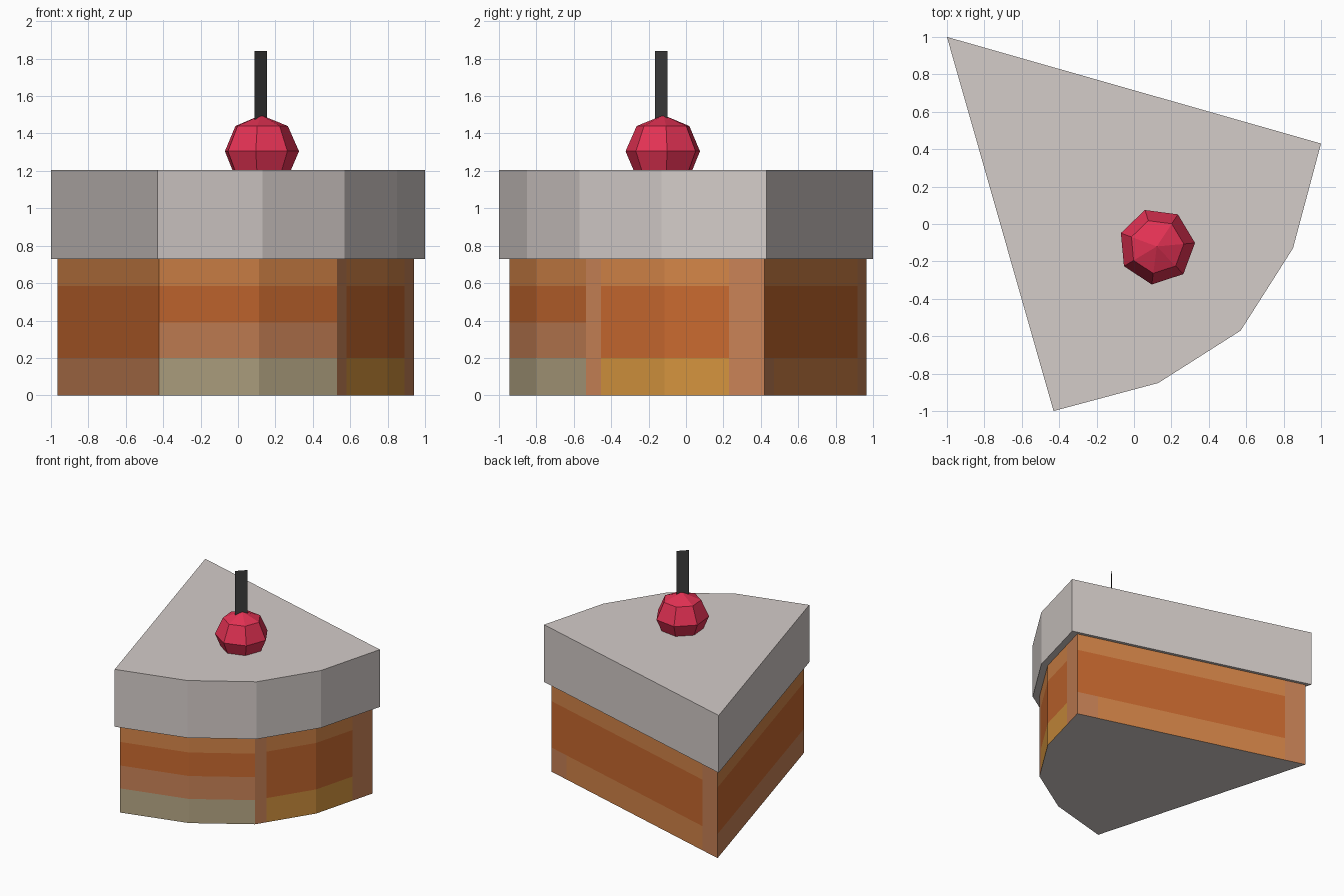
import bpy, bmesh, math
from mathutils import Vector

if "Cube" in bpy.data.objects:
    bpy.data.objects.remove(bpy.data.objects["Cube"])


def material(name, r, g, b):
    def lin(c):
        c /= 255
        return c / 12.92 if c <= 0.04045 else ((c + 0.055) / 1.055) ** 2.4
    m = bpy.data.materials.new(name)
    m.diffuse_color = (lin(r), lin(g), lin(b), 1)
    m.use_nodes = True
    m.node_tree.nodes["Principled BSDF"].inputs["Base Color"].default_value = m.diffuse_color
    return m


ICING = material("icing", 212, 204, 201)
SPONGE = material("light sponge", 212, 133, 72)
FILLING = material("dark filling", 200, 105, 47)
CRUMB = material("dusty crumb", 200, 130, 86)
CUSTARD = material("custard", 211, 147, 62)
KHAKI = material("pale base", 181, 166, 132)
CHERRY = material("cherry red", 228, 50, 84)
STEM = material("stem grey", 62, 62, 62)


def finish(bm, name, mats):
    mesh = bpy.data.meshes.new(name)
    bm.to_mesh(mesh)
    bm.free()
    for m in mats:
        mesh.materials.append(m)
    obj = bpy.data.objects.new(name, mesh)
    bpy.context.collection.objects.link(obj)
    return obj


# Slice outline, counter-clockwise from the pointed tip
OUTLINE = [(-1, 1), (-0.43, -1), (0.13, -0.85), (0.57, -0.57), (0.85, -0.13), (1, 0.43)]
ICING_Z, TOP_Z = 0.73, 1.205

# Icing slab
bm = bmesh.new()
base = bm.faces.new([bm.verts.new((x, y, ICING_Z)) for x, y in reversed(OUTLINE)])
ext = bmesh.ops.extrude_face_region(bm, geom=[base], use_keep_orig=True)
bmesh.ops.translate(bm, vec=(0, 0, TOP_Z - ICING_Z),
                    verts=[v for v in ext["geom"] if isinstance(v, bmesh.types.BMVert)])
bmesh.ops.recalc_face_normals(bm, faces=bm.faces)
finish(bm, "icing", [ICING])

# Cake body: each wall is columns (end fraction, layers of (top height, colour))
MATS = [ICING, SPONGE, FILLING, CRUMB, CUSTARD, KHAKI]
upper = [(0.585, FILLING), (ICING_Z, SPONGE)]
plain = [(ICING_Z, CRUMB)]
curved = [(0.2, KHAKI), (0.39, CRUMB)] + upper
custard = [(0.2, CUSTARD)] + upper
crumb_base = [(0.2, CRUMB)] + upper
sponge_base = [(0.2, SPONGE)] + upper
WALLS = [
    [(1, crumb_base)],
    [(1, curved)],
    [(1, curved)],
    [(0.19, plain), (1, custard)],
    [(0.645, custard), (1, plain)],
    [(0.09, crumb_base), (0.91, sponge_base), (1, plain)],
]
body = [Vector((0.9525 * x - 0.0125, 0.955 * y + 0.01, 0)) for x, y in OUTLINE]
bm = bmesh.new()
for i, columns in enumerate(WALLS):
    a, b = body[i], body[(i + 1) % len(body)]
    t0 = 0
    for t1, layers in columns:
        p, q = a.lerp(b, t0), a.lerp(b, t1)
        z0 = 0
        for z1, mat in layers:
            corners = [(p, z0), (q, z0), (q, z1), (p, z1)]
            f = bm.faces.new([bm.verts.new((c.x, c.y, z)) for c, z in corners])
            f.material_index = MATS.index(mat)
            z0 = z1
        t0 = t1
bm.faces.new([bm.verts.new(c) for c in reversed(body)])  # grey underside
bmesh.ops.remove_doubles(bm, verts=bm.verts, dist=0.0001)
finish(bm, "cake_body", MATS)

# Cherry: seven-sided low-poly ball, sunk slightly into the icing
CX, CY, SIDES = 0.122, -0.12, 7
bm = bmesh.new()
rings = []
for r, z in [(0.145, 1.165), (0.205, 1.305), (0.145, 1.44)]:
    ring = []
    for k in range(SIDES):
        ang = math.radians(5.3) + math.tau * k / SIDES
        ring.append(bm.verts.new((CX + r * math.cos(ang), CY + r * math.sin(ang), z)))
    rings.append(ring)
low, high = bm.verts.new((CX, CY, 1.11)), bm.verts.new((CX, CY, 1.498))
for k in range(SIDES):
    n = (k + 1) % SIDES
    for lo, hi in zip(rings, rings[1:]):
        bm.faces.new((lo[k], lo[n], hi[n], hi[k]))
    bm.faces.new((rings[-1][k], rings[-1][n], high))
    bm.faces.new((rings[0][n], rings[0][k], low))
finish(bm, "cherry", [CHERRY])

# Stem: flat upright card set diagonally
bm = bmesh.new()
sx, sy, h = 0.1215, -0.132, 0.0335
bm.faces.new([bm.verts.new((sx + s * h, sy + s * h, z))
              for s, z in [(-1, 1.47), (1, 1.47), (1, 1.84), (-1, 1.84)]])
finish(bm, "cherry_stem", [STEM])
